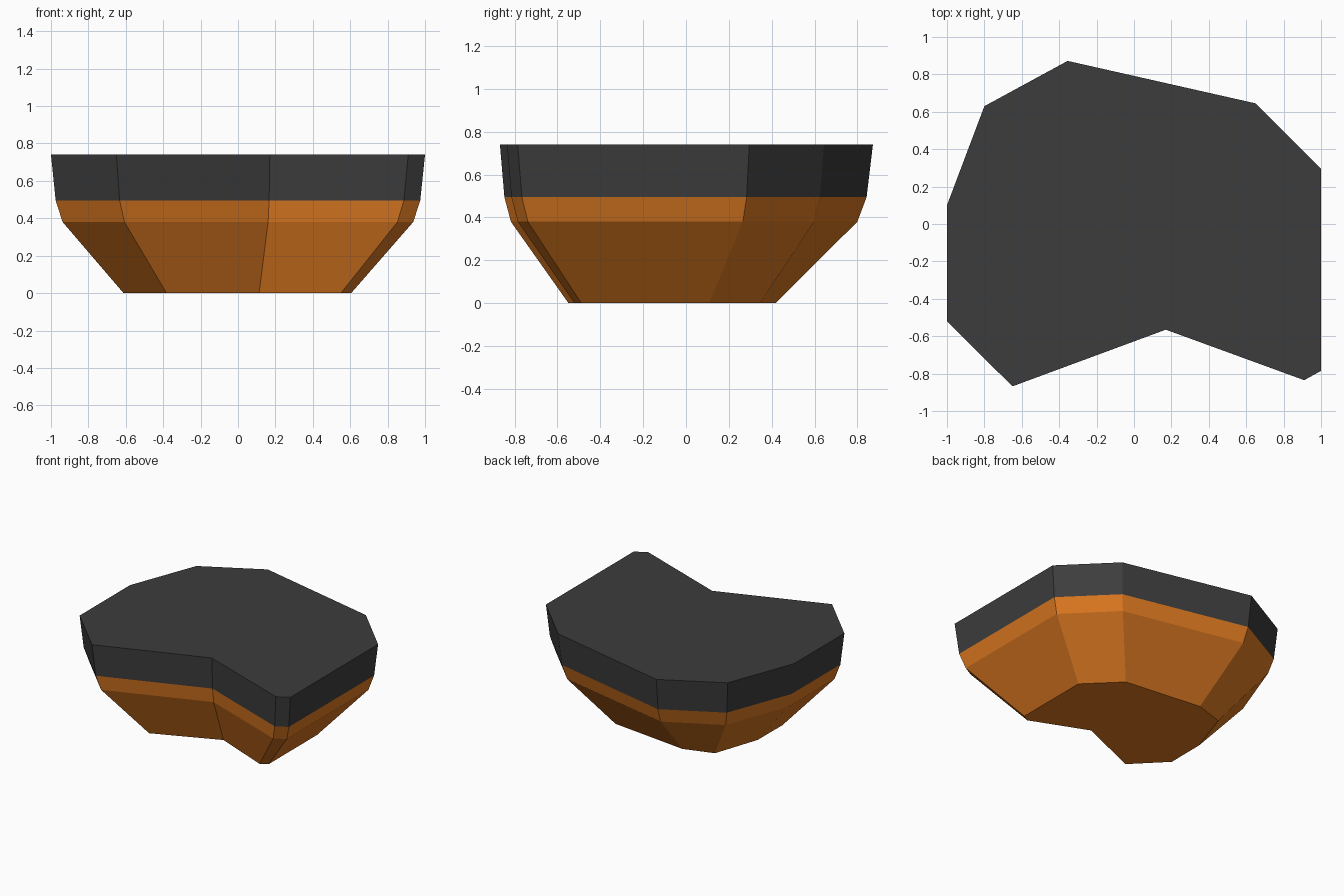
import bpy, bmesh

if "Cube" in bpy.data.objects:
    bpy.data.objects.remove(bpy.data.objects["Cube"])


def material(name, rgb):
    m = bpy.data.materials.new(name)
    m.diffuse_color = (*rgb, 1)
    m.use_nodes = True
    m.node_tree.nodes["Principled BSDF"].inputs["Base Color"].default_value = m.diffuse_color
    return m


dark = material("dark grey", (0.046, 0.046, 0.046))
orange = material("earth orange", (0.72, 0.19, 0.015))

# outlines of the top and of the underside, matching corner by corner
top = [(-1, .10), (-.80, .63), (-.355, .872), (.65, .645), (1, .295),
       (1, -.785), (.91, -.835), (.17, -.565), (-.65, -.868), (-1, -.52)]
base = [(-.61, -.01), (-.49, .345), (-.26, .417), (.365, .345), (.605, .108),
        (.605, -.488), (.55, -.52), (.113, -.34), (-.382, -.548), (-.612, -.312)]

# rings: height and how far the outline moves from top towards base
rings = [(0, 1), (.38, .16), (.495, .065), (.74, 0)]


def ring(bm, z, t):
    return [bm.verts.new((a[0] + (b[0] - a[0]) * t, a[1] + (b[1] - a[1]) * t, z))
            for a, b in zip(top, base)]


def block(name, levels, mat, cap_bottom, cap_top):
    bm = bmesh.new()
    loops = [ring(bm, z, t) for z, t in levels]
    n = len(top)
    for lo, hi in zip(loops, loops[1:]):
        for i in range(n):
            j = (i + 1) % n
            bm.faces.new((lo[i], hi[i], hi[j], lo[j]))  # outline runs clockwise
    if cap_bottom:
        bm.faces.new(loops[0])
    if cap_top:
        bm.faces.new(loops[-1][::-1])
    me = bpy.data.meshes.new(name)
    bm.to_mesh(me)
    bm.free()
    me.materials.append(mat)
    ob = bpy.data.objects.new(name, me)
    bpy.context.collection.objects.link(ob)


# tapering earth body, and the dark slab on top of it
block("earth_body", rings[:3], orange, True, False)
block("top_slab", rings[2:], dark, False, True)
